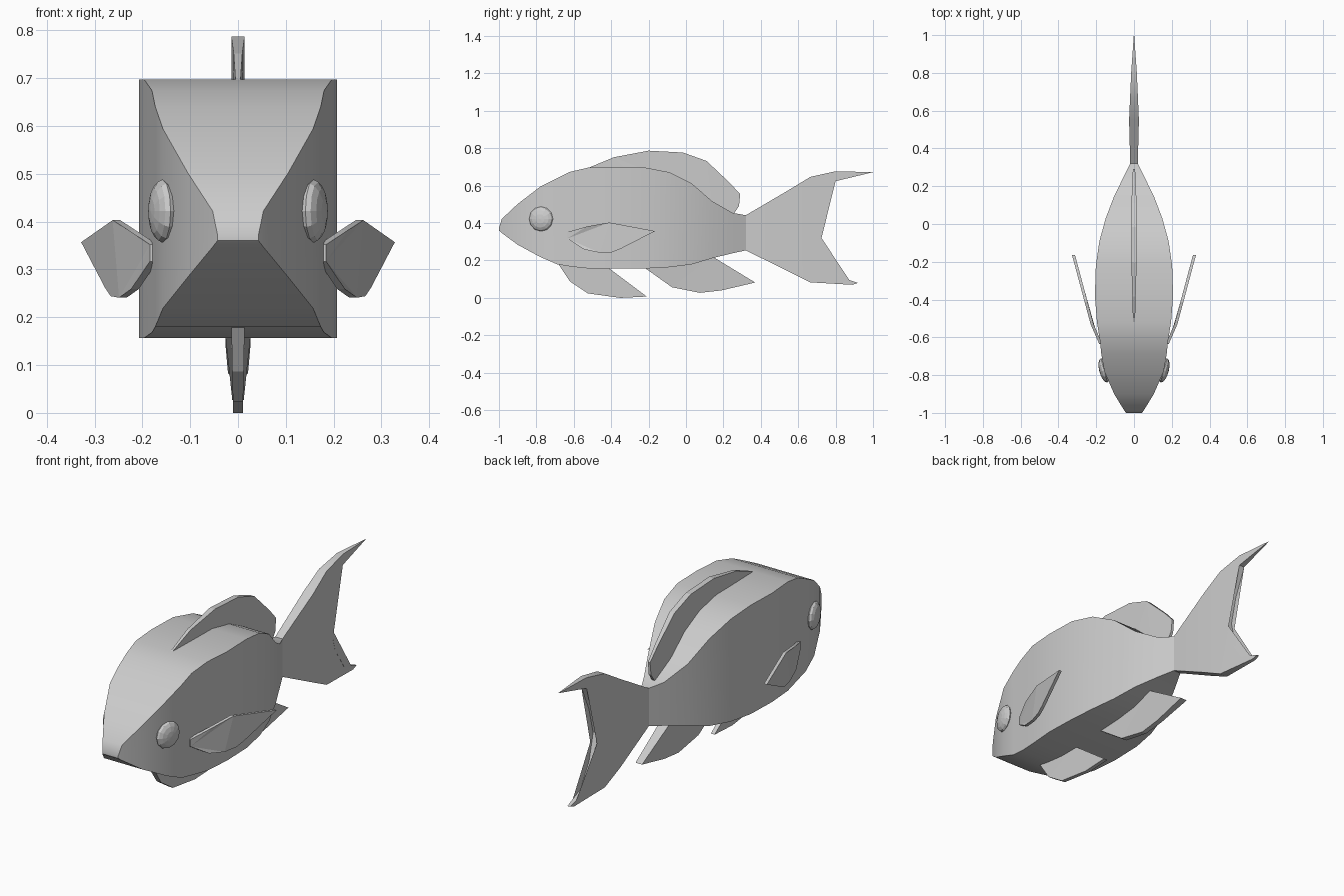
import bpy, bmesh, math
from mathutils import Matrix

if "Cube" in bpy.data.objects:
    bpy.data.objects.remove(bpy.data.objects["Cube"])


def interp(table, t):
    """Piecewise linear lookup in a list of (key, value) pairs."""
    if t <= table[0][0]:
        return table[0][1]
    for (a, va), (b, vb) in zip(table, table[1:]):
        if t <= b:
            return va + (vb - va) * (t - a) / (b - a)
    return table[-1][1]


def finish(bm, name, smooth=None):
    bmesh.ops.recalc_face_normals(bm, faces=bm.faces)
    mesh = bpy.data.meshes.new(name)
    bm.to_mesh(mesh)
    bm.free()
    obj = bpy.data.objects.new(name, mesh)
    bpy.context.collection.objects.link(obj)
    if smooth:
        bpy.ops.object.select_all(action='DESELECT')
        obj.select_set(True)
        bpy.context.view_layer.objects.active = obj
        bpy.ops.object.shade_smooth_by_angle(angle=math.radians(smooth))
    return obj


def fin(name, outline, half, mid=lambda y: 0.0, smooth=None):
    """Plate from a (y, z) outline; half(y, z) is its half thickness, mid(y) its x position."""
    bm = bmesh.new()
    sides = [[bm.verts.new((mid(y) + s * half(y, z), y, z)) for y, z in outline] for s in (-1, 1)]
    a, b = sides
    caps = [bm.faces.new(a), bm.faces.new(b[::-1])]
    n = len(outline)
    for i in range(n):
        j = (i + 1) % n
        bm.faces.new((a[i], b[i], b[j], a[j]))
    bmesh.ops.triangulate(bm, faces=caps)
    return finish(bm, name, smooth)


# Body: rectangular sections (y, half width, bottom, top)
stations = [
    (-1.0, .043, .363, .376), (-.985, .053, .35, .425), (-.9, .105, .287, .505),
    (-.78, .157, .222, .597), (-.69, .173, .183, .643), (-.62, .18, .171, .677),
    (-.52, .196, .16, .70), (-.38, .207, .16, .70), (-.22, .202, .16, .70),
    (-.09, .183, .167, .675), (.03, .15, .182, .615), (.14, .108, .215, .52),
    (.25, .055, .242, .457), (.32, .02, .257, .445)]
bm = bmesh.new()
rings = [[bm.verts.new((x, y, z)) for x, z in ((-w, lo), (w, lo), (w, hi), (-w, hi))]
         for y, w, lo, hi in stations]
for r, q in zip(rings, rings[1:]):
    for i in range(4):
        j = (i + 1) % 4
        bm.faces.new((r[i], r[j], q[j], q[i]))
bm.faces.new(rings[0])
bm.faces.new(rings[-1])
finish(bm, "body", 30)

# Tail fin: swells slightly, then thins to the tips
tail_half = [(.32, .02), (.55, .026), (.8, .015), (1.0, .001)]
fin("tail_fin",
    [(.32, .445), (.55, .58), (.665, .65), (.80, .68), (1.0, .675), (.80, .627),
     (.735, .49), (.70, .36), (.735, .23), (.81, .12), (.92, .083), (.89, .073),
     (.665, .086), (.55, .143), (.32, .257)],
    lambda y, z: interp(tail_half, y), smooth=30)

# Dorsal fin, rooted inside the back
dorsal_half = [(-.53, .005), (-.2, .014), (.1, .014), (.29, .006)]
fin("dorsal_fin",
    [(-.53, .695), (-.385, .755), (-.2, .79), (-.016, .78), (.11, .735), (.235, .617),
     (.29, .557), (.283, .493), (.25, .445), (.14, .49), (.03, .58), (-.1, .64), (-.3, .66)],
    lambda y, z: interp(dorsal_half, y))

# Belly fins
fin("ventral_fin",
    [(-.69, .195), (-.62, .09), (-.525, .027), (-.35, .003), (-.21, .01), (-.43, .175)],
    lambda y, z: interp([(0, .01), (.18, .014)], z))
fin("anal_fin",
    [(-.23, .17), (-.075, .06), (.075, .03), (.19, .043), (.37, .085), (.14, .225)],
    lambda y, z: interp([(.03, .012), (.17, .027)], z))

# Side fins and eyes, one of each per side
flare = [(-.64, .174), (-.53, .222), (-.165, .32)]
for side, s in (("left", -1), ("right", 1)):
    fin("pectoral_fin_" + side,
        [(-.635, .355), (-.53, .385), (-.41, .406), (-.165, .36), (-.35, .265),
         (-.395, .247), (-.46, .244), (-.545, .262), (-.635, .32)],
        lambda y, z: .008, lambda y: s * interp(flare, y))
    bm = bmesh.new()
    bmesh.ops.create_uvsphere(bm, u_segments=12, v_segments=8, radius=1)
    bm.transform(Matrix.Translation((s * .158, -.775, .425))
                 @ Matrix.Rotation(-s * math.radians(15), 4, 'Z')
                 @ Matrix.Diagonal((.026, .066, .066, 1))
                 @ Matrix.Rotation(math.pi / 2, 4, 'Y'))
    finish(bm, "eye_" + side)

# Drop shape onto z = 0
low = min(v.co.z for o in bpy.data.objects for v in o.data.vertices)
for o in bpy.data.objects:
    o.location.z -= low
